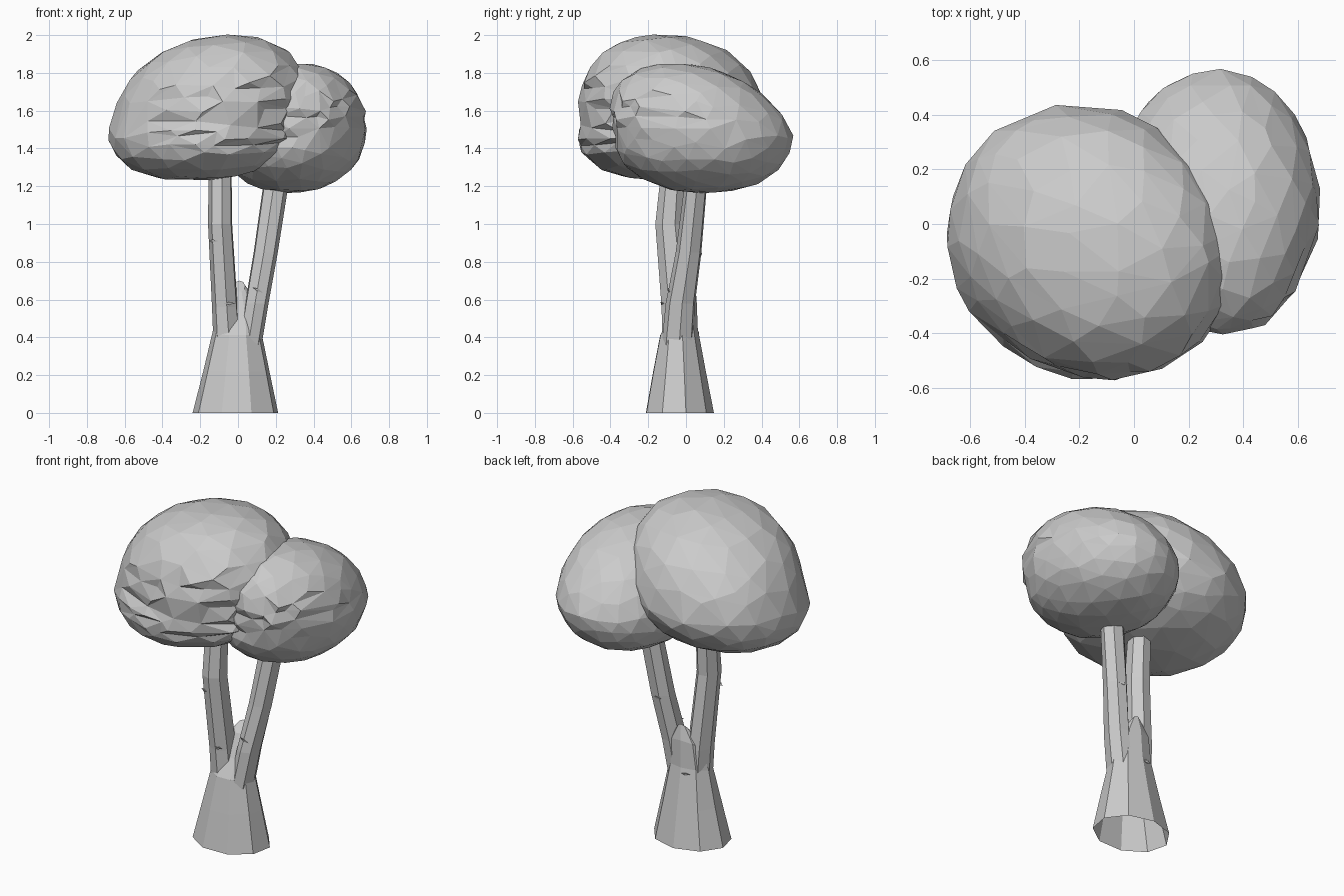
import bpy, bmesh
from math import sin, cos, pi
from mathutils import Vector, noise

if "Cube" in bpy.data.objects:
    bpy.data.objects.remove(bpy.data.objects["Cube"])


def make_object(name, bm):
    bmesh.ops.recalc_face_normals(bm, faces=bm.faces)
    mesh = bpy.data.meshes.new(name)
    bm.to_mesh(mesh)
    bm.free()
    obj = bpy.data.objects.new(name, mesh)
    bpy.context.collection.objects.link(obj)
    return obj


def loft(name, rings, sides, turn=0.0, cap_top=True):
    """Skin horizontal rings (x, y, z, half_x, half_y, z_tilt); bottom stays open."""
    bm = bmesh.new()
    loops = []
    for x, y, z, rx, ry, tilt in rings:
        angles = [turn + 2 * pi * i / sides for i in range(sides)]
        loops.append([bm.verts.new((x + rx * cos(a), y + ry * sin(a), z + tilt * sin(a)))
                      for a in angles])
    for low, high in zip(loops, loops[1:]):
        for i in range(sides):
            j = (i + 1) % sides
            bm.faces.new((low[i], low[j], high[j], high[i]))
    if cap_top:
        bm.faces.new(loops[-1])
    return make_object(name, bm)


def clamp(t):
    return max(0.0, min(1.0, t))


def foliage(name, centre, half, up, down, top_shift, bottom_shift, skew, seed, ridge_from, full):
    """Squashed faceted ball with overhanging shelves on its front and right."""
    bm = bmesh.new()
    bmesh.ops.create_icosphere(bm, subdivisions=4, radius=1)
    c = Vector(centre)
    for v in bm.verts:
        n = v.co.normalized()
        # Slanted sawtooth shelves, broken up by noise, fading out to the smooth back
        mask = clamp((n.x * 0.7 - n.y) * 1.3 + 0.35)
        mask *= clamp((n.z - ridge_from) * 3) * clamp((0.95 - n.z) * 5)
        wobble = noise.noise(Vector((n.x * 1.6, n.y * 1.6, seed)))
        patch = clamp(0.65 + 1.1 * noise.noise(Vector((n.x * 3, n.y * 3, n.z * 4 + seed))))
        phase = n.z * 3.8 + (n.x + n.y) * 0.4 + wobble * 0.9 + seed
        saw = phase - int(phase // 1)
        r = 1.0 + noise.noise(n * 1.8 + Vector((seed, 0, 0))) * 0.025
        r -= 0.09 * mask * patch * (saw - 0.4)
        # Rounder shoulders than an ellipsoid
        h = (n.x ** 2 + n.y ** 2) ** 0.5
        f = (h ** full + abs(n.z) ** full) ** (-1 / full)
        p = n * f
        u = abs(p.z)
        shift = top_shift if p.z > 0 else bottom_shift
        y = half[1] * p.y * r
        v.co = c + Vector((half[0] * p.x * r + skew * y + shift[0] * u,
                           y + shift[1] * u,
                           (up if p.z > 0 else down) * p.z * (1 + (r - 1) * 0.3)
                           + 0.025 * mask * patch * (saw - 0.5)))
    obj = make_object(name, bm)
    # Collapse into large irregular facets
    mod = obj.modifiers.new("facets", 'DECIMATE')
    mod.ratio = 0.28
    return obj


def bark_notch(name, pos, along, width=0.03):
    """Small pointed bark scar lying on the surface."""
    bm = bmesh.new()
    p, a = Vector(pos), Vector(along).normalized()
    out = Vector((a.y, -a.x, 0)).normalized()
    pts = [p - a * width, p + a * width, p + out * 0.008 + Vector((0, 0, 0.008)),
           p + out * 0.003 - Vector((0, 0, 0.008)), p - out * 0.015]
    verts = [bm.verts.new(q) for q in pts]
    bmesh.ops.convex_hull(bm, input=verts)
    return make_object(name, bm)


# Flared trunk, closing into a web between the branches that is higher at the back
loft("trunk", [(-0.013, -0.037, 0.0, 0.23, 0.185, 0),
               (-0.008, -0.038, 0.22, 0.178, 0.143, 0),
               (-0.005, -0.04, 0.43, 0.13, 0.102, 0.02),
               (0.0, -0.012, 0.56, 0.108, 0.068, 0.05),
               (0.008, 0.01, 0.67, 0.03, 0.03, 0.03)], 9, 0.2)

# Two branches of the fork, ending inside the foliage
loft("left_branch", [(-0.055, -0.04, 0.36, 0.075, 0.085, 0),
                     (-0.068, -0.045, 0.56, 0.07, 0.085, 0),
                     (-0.093, -0.085, 1.0, 0.066, 0.078, 0),
                     (-0.093, -0.06, 1.35, 0.062, 0.065, 0)], 7, 0.35)
loft("right_branch", [(0.062, -0.045, 0.36, 0.063, 0.085, 0),
                      (0.098, -0.028, 0.58, 0.064, 0.08, 0),
                      (0.145, 0.015, 0.85, 0.066, 0.07, 0),
                      (0.22, 0.068, 1.35, 0.07, 0.058, 0)], 7, 0.1)

# Bark scars
bark_notch("bark_scar_front_low", (-0.045, -0.128, 0.58), (1, 0, 0))
bark_notch("bark_scar_front_high", (-0.13, -0.138, 0.91), (1, -0.5, 0))
bark_notch("bark_scar_right_branch", (0.105, -0.09, 0.65), (1, 0.2, -0.5))
bark_notch("bark_scar_back", (0.14, 0.078, 0.84), (-1, 0.1, 0))
bark_notch("bark_scar_trunk_back", (-0.04, 0.062, 0.42), (-1, -0.1, 0))

# Two overlapping foliage masses
foliage("main_foliage", (-0.168, -0.06, 1.54), (0.512, 0.5), 0.46, 0.31,
        (0.12, -0.06), (-0.07, -0.07), -0.09, 3.1, -0.7, 2.25)
foliage("side_foliage", (0.30, 0.095, 1.46), (0.375, 0.47), 0.39, 0.295,
        (0.03, -0.15), (-0.03, 0.0), 0.0, 7.4, -0.1, 2.15)
